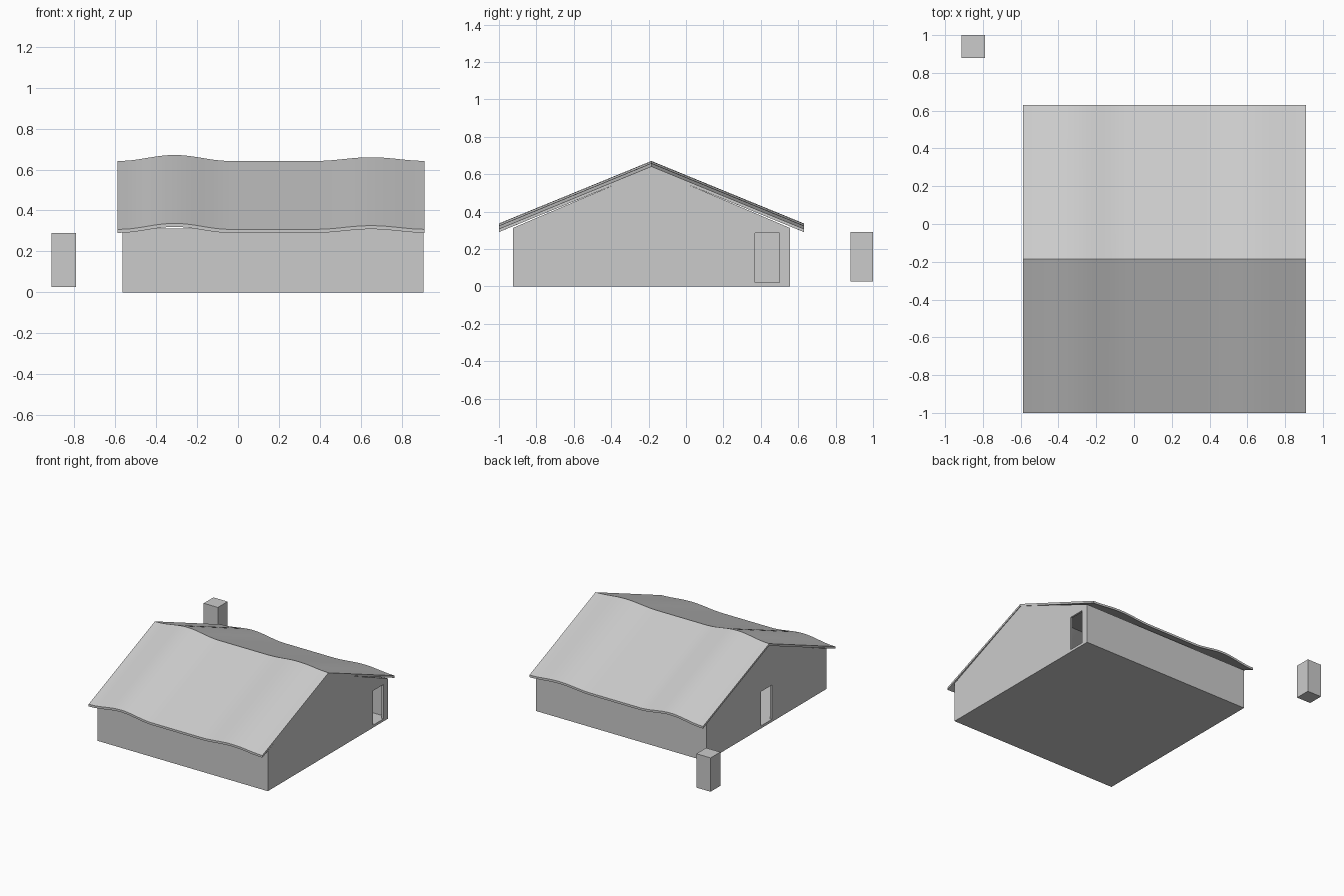
import bpy
import bmesh
import math

cube = bpy.data.objects.get("Cube")
if cube:
    bpy.data.objects.remove(cube, do_unlink=True)

grey = bpy.data.materials.new("plain grey")
grey.use_nodes = True
colour = (0.6, 0.6, 0.6, 1)
grey.diffuse_color = colour
grey.node_tree.nodes["Principled BSDF"].inputs["Base Color"].default_value = colour

# Main dimensions
X0, X1 = -0.565, 0.905      # wall ends
Y0, Y1 = -0.925, 0.555      # front and back walls
FLOOR, WALL_TOP, T = 0.02, 0.313, 0.015
RIDGE_Y = -0.185


def finish(name, bm):
    bmesh.ops.recalc_face_normals(bm, faces=bm.faces)
    mesh = bpy.data.meshes.new(name)
    bm.to_mesh(mesh)
    bm.free()
    mesh.materials.append(grey)
    obj = bpy.data.objects.new(name, mesh)
    bpy.context.collection.objects.link(obj)
    return obj


def box(name, lo, hi):
    bm = bmesh.new()
    bmesh.ops.create_cube(bm, size=1)
    for v in bm.verts:
        v.co = [(a + b) / 2 + c * (b - a) for a, b, c in zip(lo, hi, v.co)]
    return finish(name, bm)


def gable(name, x, door_y):
    """Pentagonal end wall with a doorway notch at door_y."""
    d0, d1, top = door_y - 0.065, door_y + 0.065, 0.287
    outline = [(Y0, FLOOR), (d0, FLOOR), (d0, top), (d1, top), (d1, FLOOR),
               (Y1, FLOOR), (Y1, WALL_TOP), (RIDGE_Y, 0.628), (Y0, WALL_TOP)]
    bm = bmesh.new()
    face = bm.faces.new([bm.verts.new((x, y, z)) for y, z in outline])
    moved = bmesh.ops.extrude_face_region(bm, geom=[face])["geom"]
    verts = [g for g in moved if isinstance(g, bmesh.types.BMVert)]
    bmesh.ops.translate(bm, vec=(T, 0, 0), verts=verts)
    return finish(name, bm)


# House body
box("floor", (X0, Y0, 0), (X1, Y1, FLOOR))
box("front_wall", (X0, Y0, FLOOR), (X1, Y0 + T, WALL_TOP))
box("back_wall", (X0, Y1 - T, FLOOR), (X1, Y1, WALL_TOP))
gable("left_gable", X1 - T, 0.435)
gable("right_gable", X0, RIDGE_Y)


def sag(x):
    """Height of the two gentle swells along the roof."""
    total = 0
    for centre, half_width, height in ((-0.31, 0.27, 0.029), (0.65, 0.27, 0.018)):
        t = abs(x - centre) / half_width
        if t < 1:
            total += height * (1 + math.cos(math.pi * t)) / 2
    return total


# Wavy roof: one folded section swept along x
section = [(-1, 0.308), (RIDGE_Y, 0.642), (0.63, 0.308),
           (0.63, 0.291), (RIDGE_Y, 0.625), (-1, 0.291)]
STEPS = 48
bm = bmesh.new()
rings = []
for i in range(STEPS + 1):
    x = -0.588 + 1.498 * i / STEPS
    rings.append([bm.verts.new((x, y, z + sag(x))) for y, z in section])
n = len(section)
for a, b in zip(rings, rings[1:]):
    for j in range(n):
        k = (j + 1) % n
        bm.faces.new((a[j], a[k], b[k], b[j]))
for r in (rings[0], rings[-1]):
    bm.faces.new((r[0], r[1], r[4], r[5]))
    bm.faces.new((r[1], r[2], r[3], r[4]))
roof = finish("wavy_roof", bm)
bpy.context.view_layer.objects.active = roof
roof.select_set(True)
bpy.ops.object.shade_smooth_by_angle(angle=math.radians(25))

# Detached chimney block
box("chimney", (-0.912, 0.88, 0.026), (-0.79, 1, 0.29))
